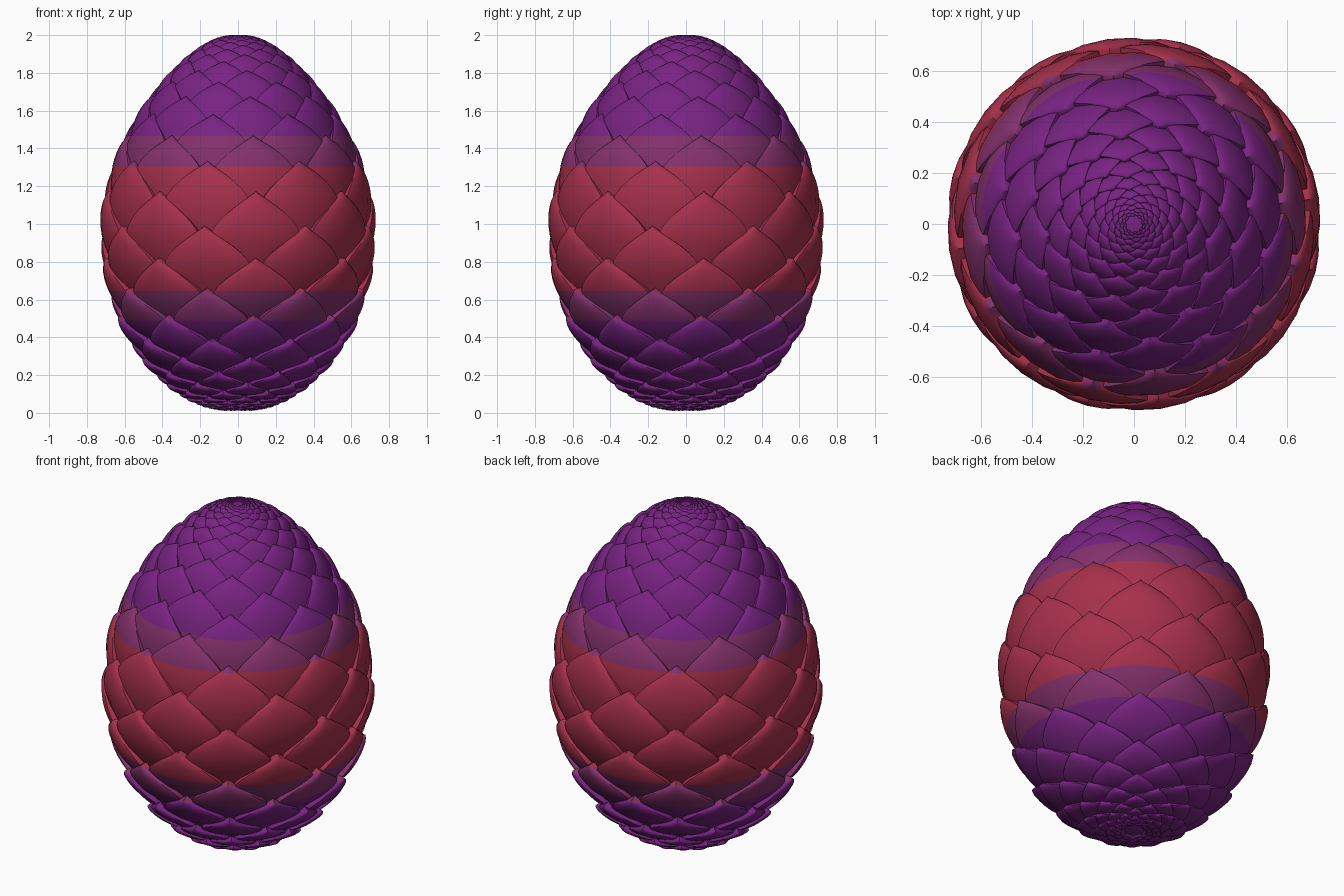
import bpy, bmesh, math

if "Cube" in bpy.data.objects:
    bpy.data.objects.remove(bpy.data.objects["Cube"])

R, MID, UP, DOWN = 0.69, 0.95, 1.048, 0.935   # egg radius, widest height, half heights
PER_ROW = 8
BANDS = (0.49, 0.645, 1.305, 1.465)            # heights where the colour changes


def srgb(r, g, b):
    lin = [((c / 255 + 0.055) / 1.055) ** 2.4 for c in (r, g, b)]
    return (*lin, 1.0)


def material(name, colour):
    m = bpy.data.materials.new(name)
    m.diffuse_color = srgb(*colour)
    m.use_nodes = True
    m.node_tree.nodes["Principled BSDF"].inputs["Base Color"].default_value = m.diffuse_color
    return m


MATS = [material("purple", (120, 35, 130)),
        material("plum", (132, 49, 108)),
        material("crimson", (166, 48, 75))]


def taper(s):
    """Narrow the egg towards the top, and slightly towards the bottom."""
    return 1 - (0.29 if s > 0 else 0.07) * s * s


def egg_point(az, y, h):
    """Point on the egg; y is a stretched latitude so scales shrink evenly to the poles."""
    th = math.atan(math.sinh(y))
    a = UP if th > 0 else DOWN
    c, s = math.cos(th), math.sin(th)
    nr, nz = c / R, s / a
    n = math.hypot(nr, nz)
    h *= c ** 0.8
    r = R * c * taper(s) + h * nr / n
    z = MID + a * s + h * nz / n
    return (r * math.sin(az), -r * math.cos(az), z)


def half_width(v):
    """Petal outline: narrow root, wide middle, pointed tip."""
    if v < 0.42:
        return 0.6 + 0.4 * math.sin(math.pi / 2 * v / 0.42)
    t = (v - 0.42) / 0.58
    return (1 - t * t) * (1 - 0.33 * t * t)


US = (-1, -1, -0.95, -0.82, -0.5, 0, 0.5, 0.82, 0.95, 1, 1)   # end columns form the rim
VS = (0, 0.15, 0.3, 0.42, 0.5, 0.58, 0.66, 0.74, 0.82, 0.89, 0.95, 0.98, 1.0)


def add_scale(bm, az0, tip_y, length, width):
    flare = 0.022 * min(1, max(0, -tip_y - 0.1) / 0.5)
    grid = []
    for v in VS:
        w = math.radians(width) * half_width(v)
        row = []
        for i, u in enumerate(US):
            h = -0.03 + 0.076 * math.sin(math.pi * 0.64 * v) + flare * v ** 3
            h -= 0.024 * abs(u) ** 3 * (1 - 0.4 * v)
            h -= 0.012 * max(0, (v - 0.85) / 0.15) ** 2
            if i in (0, len(US) - 1):
                h -= 0.03
            row.append(bm.verts.new(egg_point(az0 + u * w, tip_y - length * (1 - v), h)))
        grid.append(row)
    for a, b in zip(grid, grid[1:]):
        for i in range(len(US) - 1):
            bm.faces.new((a[i], a[i + 1], b[i + 1], b[i]))


def finish(bm, name):
    # cut at the band heights and colour faces by height
    bmesh.ops.remove_doubles(bm, verts=bm.verts[:], dist=1e-6)
    for z in BANDS:
        bmesh.ops.bisect_plane(bm, geom=bm.verts[:] + bm.edges[:] + bm.faces[:],
                               dist=1e-6, plane_co=(0, 0, z), plane_no=(0, 0, 1))
    for f in bm.faces:
        z = f.calc_center_median().z
        f.material_index = (0, 1, 2, 1, 0)[sum(z > b for b in BANDS)]
    me = bpy.data.meshes.new(name)
    bm.to_mesh(me)
    bm.free()
    for m in MATS:
        me.materials.append(m)
    ob = bpy.data.objects.new(name, me)
    bpy.context.collection.objects.link(ob)
    bpy.ops.object.select_all(action='DESELECT')
    ob.select_set(True)
    bpy.context.view_layer.objects.active = ob
    bpy.ops.object.shade_smooth_by_angle(angle=math.radians(50))


# smooth inner shell
bm = bmesh.new()
bmesh.ops.create_uvsphere(bm, u_segments=64, v_segments=48, radius=1)
for vert in bm.verts:
    x, y, z = vert.co
    k = (R - 0.012) * taper(z)
    vert.co = (x * k, y * k, MID + z * ((UP if z > 0 else DOWN) - 0.002))
finish(bm, "egg_shell")

# rows of scale tips, upward and downward from the middle
rows = {0: 0.038}
k, y = 0, 0.038
while y < 3.4:
    y += 0.15 + 0.025 * math.exp(-(y / 0.31) ** 2)
    k += 1
    rows[k] = y
k, y = 0, 0.038
while y > -2.8:
    y -= 0.178
    k -= 1
    rows[k] = y

# overlapping scales, every other row shifted by half a scale
bm = bmesh.new()
for k, y in rows.items():
    shift = 8 + (22.5 if k % 2 == 0 else 0)
    for i in range(PER_ROW):
        add_scale(bm, math.radians(shift + i * 360 / PER_ROW), y, 0.44, 20.5)
finish(bm, "egg_scales")
